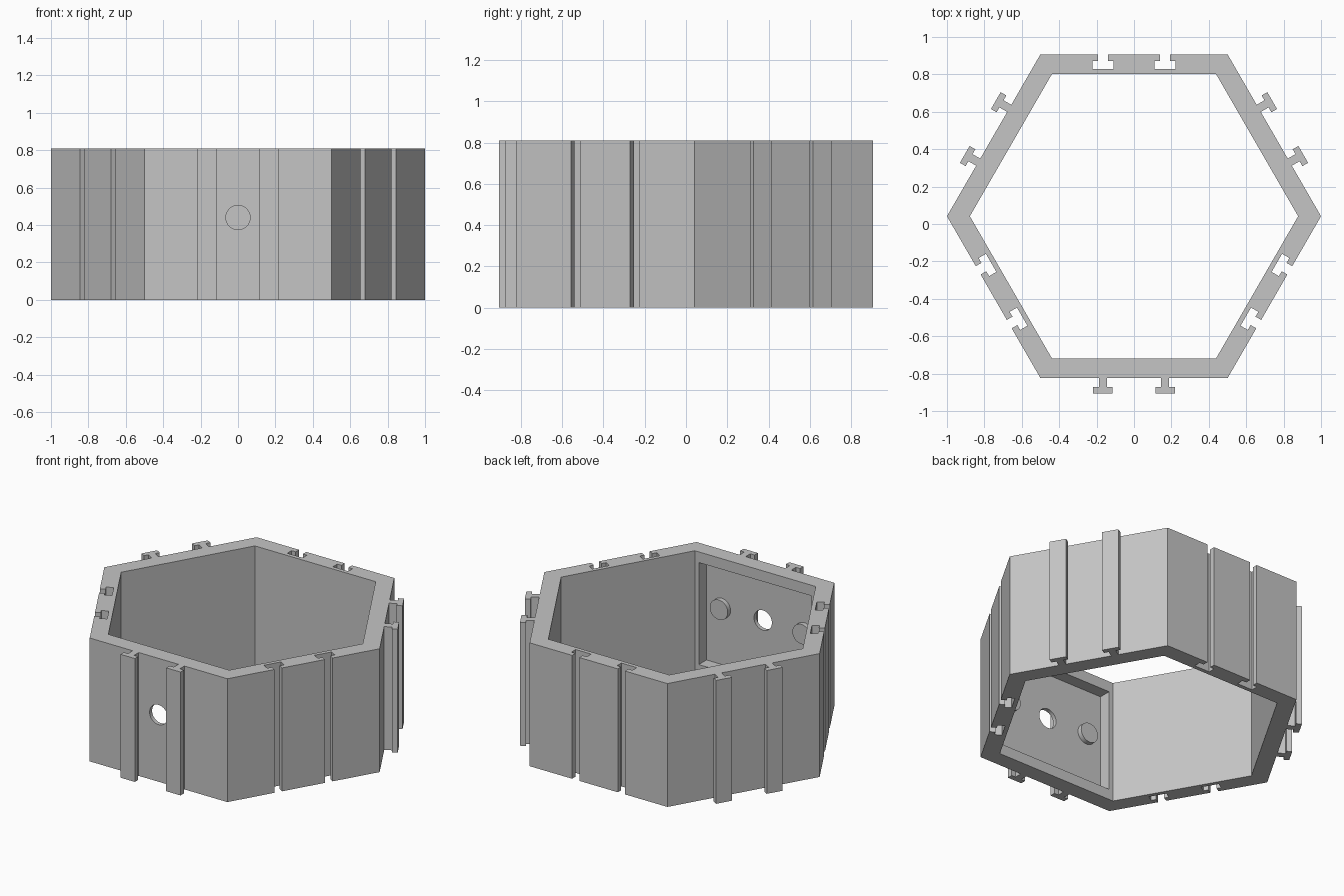
import bpy
import bmesh
from math import sin, cos, pi, radians
from mathutils import Matrix

HEIGHT = 0.81
SHIFT = 0.0415          # y of the hexagon centre
OUTER = 0.866           # centre to outer wall face
INNER = 0.76            # centre to inner wall face
FRONT_IN = SHIFT - INNER

cube = bpy.data.objects.get("Cube")
if cube:
    bpy.data.objects.remove(cube, do_unlink=True)

grey = bpy.data.materials.new("plain grey")
grey.use_nodes = True
grey.diffuse_color = (0.56, 0.56, 0.56, 1)
grey.node_tree.nodes["Principled BSDF"].inputs["Base Color"].default_value = (0.56, 0.56, 0.56, 1)


def finish(name, bm):
    bmesh.ops.recalc_face_normals(bm, faces=bm.faces[:])
    mesh = bpy.data.meshes.new(name)
    bm.to_mesh(mesh)
    bm.free()
    mesh.materials.append(grey)
    obj = bpy.data.objects.new(name, mesh)
    bpy.context.collection.objects.link(obj)
    return obj


def prism(name, outline, z0, z1):
    bm = bmesh.new()
    face = bm.faces.new([bm.verts.new((x, y, z0)) for x, y in outline])
    extruded = bmesh.ops.extrude_face_region(bm, geom=[face])["geom"]
    top = [v for v in extruded if isinstance(v, bmesh.types.BMVert)]
    bmesh.ops.translate(bm, verts=top, vec=(0, 0, z1 - z0))
    return finish(name, bm)


def rod(name, x, y0, y1, z, radius):
    bm = bmesh.new()
    place = Matrix.Translation((x, (y0 + y1) / 2, z)) @ Matrix.Rotation(pi / 2, 4, "X")
    bmesh.ops.create_cone(bm, cap_ends=True, segments=48, radius1=radius,
                          radius2=radius, depth=y1 - y0, matrix=place)
    return finish(name, bm)


def smooth(obj):
    bpy.ops.object.select_all(action="DESELECT")
    obj.select_set(True)
    bpy.context.view_layer.objects.active = obj
    bpy.ops.object.shade_smooth_by_angle(angle=radians(30))


def carve(obj, cutter):
    cutter.hide_render = True
    mod = obj.modifiers.new("cut", "BOOLEAN")
    mod.operation = "DIFFERENCE"
    mod.solver = "EXACT"
    mod.object = cutter
    bpy.context.view_layer.objects.active = obj
    bpy.ops.object.modifier_apply(modifier=mod.name)
    bpy.data.objects.remove(cutter, do_unlink=True)


def tee(centre, neck, head, shoulder, tip):
    """T-shaped step along a wall; positive heights stick out, negative cut in."""
    half = [(-neck, 0), (-neck, shoulder), (-head, shoulder), (-head, tip)]
    return [(centre + t, h) for t, h in half + [(-t, h) for t, h in reversed(half)]]


# Outer outline: walls alternate between T rails and matching T slots
outline = []
for i in range(6):
    angle = radians(-90 + 60 * i)
    if i % 2 == 0:
        shape = (0.022, 0.052, 0.048, 0.083)
    else:
        shape = (0.026, 0.056, -0.035, -0.08)
    wall = [(-0.5, 0)] + tee(-0.166, *shape) + tee(0.166, *shape)
    for t, h in wall:
        d = OUTER + h
        outline.append((d * cos(angle) - t * sin(angle),
                        d * sin(angle) + t * cos(angle) + SHIFT))
shell = prism("hexagonal_wall", outline, 0, HEIGHT)

# Open hexagonal interior
radius = INNER / cos(pi / 6)
hexagon = [(radius * cos(i * pi / 3), radius * sin(i * pi / 3) + SHIFT) for i in range(6)]
carve(shell, prism("interior_cutter", hexagon, -0.1, HEIGHT + 0.1))

# Recess on the inside of the front wall, with a round through hole
floor = FRONT_IN - 0.08
pocket = [(-0.41, floor), (0.41, floor), (0.41, FRONT_IN + 0.05), (-0.41, FRONT_IN + 0.05)]
carve(shell, prism("recess_cutter", pocket, 0.07, HEIGHT - 0.07))
carve(shell, rod("hole_cutter", 0, floor - 0.1, floor + 0.1, 0.44, 0.065))
smooth(shell)

# Two round pegs on the recess floor
for side, x in (("left", 0.3), ("right", -0.3)):
    smooth(rod(side + "_peg", x, floor - 0.005, floor + 0.03, 0.44, 0.065))
